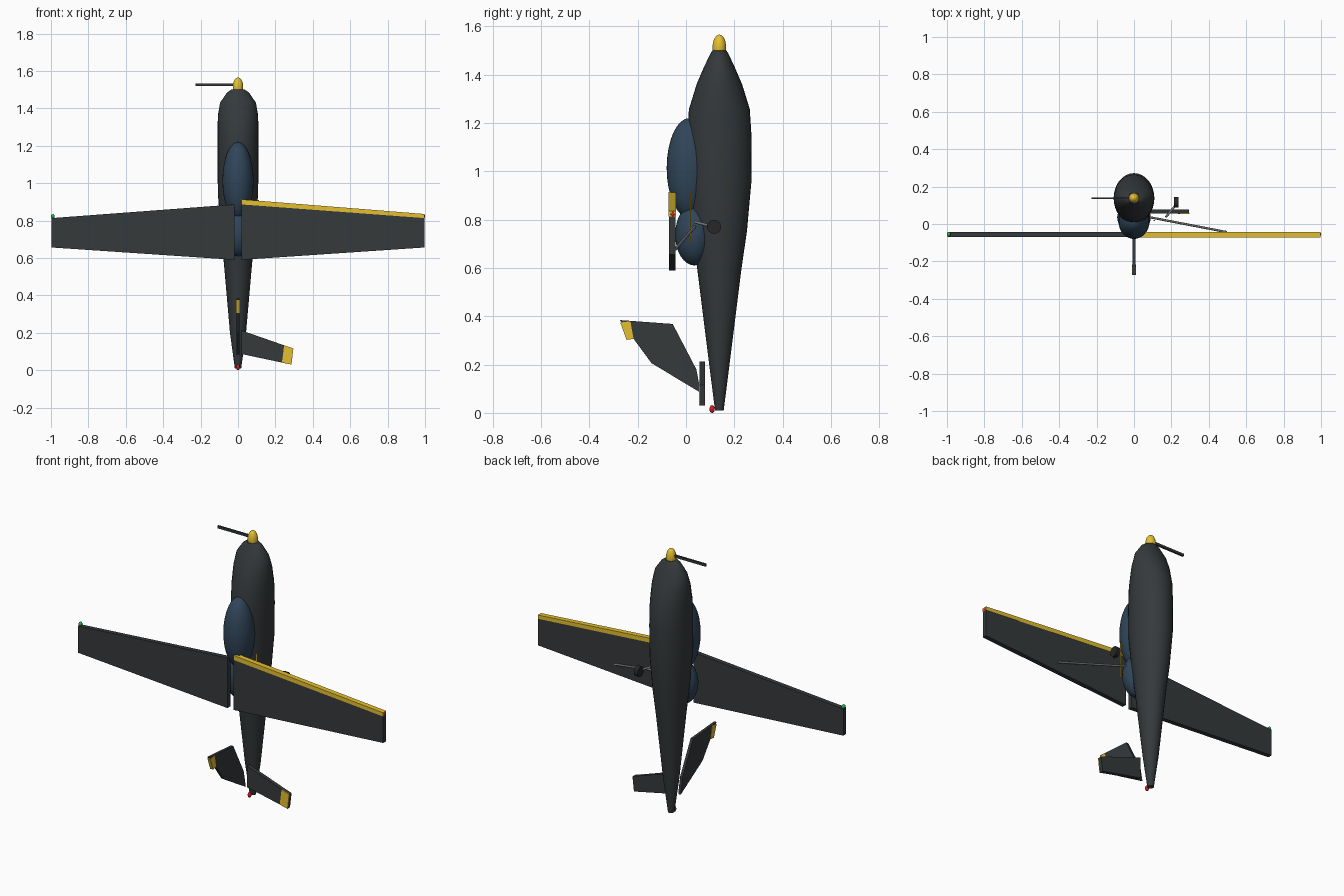
import bpy, bmesh, math
from mathutils import Vector, Matrix

if "Cube" in bpy.data.objects:
    bpy.data.objects.remove(bpy.data.objects["Cube"])


def material(name, rgb):
    m = bpy.data.materials.new(name)
    m.diffuse_color = (*rgb, 1)
    m.use_nodes = True
    m.node_tree.nodes["Principled BSDF"].inputs["Base Color"].default_value = m.diffuse_color
    return m


DARK = material("dark_paint", (0.035, 0.041, 0.044))
BLACK = material("black_rubber", (0.02, 0.02, 0.02))
BLUE = material("blue_glass", (0.03, 0.06, 0.10))
GOLD = material("yellow_paint", (0.78, 0.52, 0.03))
STEEL = material("steel", (0.18, 0.18, 0.19))
RED = material("red_light", (0.7, 0.01, 0.02))
GREEN = material("green_light", (0.01, 0.5, 0.08))


def finish(name, bm, mat, smooth=False):
    bmesh.ops.recalc_face_normals(bm, faces=bm.faces[:])
    me = bpy.data.meshes.new(name)
    bm.to_mesh(me)
    bm.free()
    me.materials.append(mat)
    ob = bpy.data.objects.new(name, me)
    bpy.context.collection.objects.link(ob)
    if smooth:
        bpy.ops.object.select_all(action='DESELECT')
        ob.select_set(True)
        bpy.context.view_layer.objects.active = ob
        bpy.ops.object.shade_smooth_by_angle(angle=math.radians(40))
    return ob


def loft(name, rings, cy, mat, n=32):
    """Elliptical rings (z, half x, half y) stacked along z."""
    bm = bmesh.new()
    loops = []
    for z, rx, ry in rings:
        loops.append([bm.verts.new((rx * math.cos(2 * math.pi * i / n),
                                    cy + ry * math.sin(2 * math.pi * i / n), z)) for i in range(n)])
    for a, b in zip(loops, loops[1:]):
        for i in range(n):
            j = (i + 1) % n
            bm.faces.new((a[i], a[j], b[j], b[i]))
    bm.faces.new(loops[0])
    bm.faces.new(loops[-1])
    return finish(name, bm, mat, True)


def ellipsoid(name, centre, radii, mat):
    bm = bmesh.new()
    bmesh.ops.create_uvsphere(bm, u_segments=32, v_segments=16, radius=1,
                              matrix=Matrix.Translation(centre) @ Matrix.Diagonal((*radii, 1)))
    return finish(name, bm, mat, True)


def plate(name, outline, axis, lo, hi, mat):
    """Outline extruded along y (points are x, z) or x (points are y, z)."""
    bm = bmesh.new()
    sides = []
    for d in (lo, hi):
        sides.append([bm.verts.new((a, d, z) if axis == 'y' else (d, a, z)) for a, z in outline])
    bm.faces.new(sides[0])
    bm.faces.new(sides[1])
    n = len(outline)
    for i in range(n):
        j = (i + 1) % n
        bm.faces.new((sides[0][i], sides[0][j], sides[1][j], sides[1][i]))
    return finish(name, bm, mat)


def rod(name, a, b, r, mat, n=16):
    a, b = Vector(a), Vector(b)
    d = b - a
    m = Matrix.Translation((a + b) / 2) @ d.to_track_quat('Z', 'Y').to_matrix().to_4x4()
    bm = bmesh.new()
    bmesh.ops.create_cone(bm, cap_ends=True, segments=n, radius1=r, radius2=r, depth=d.length, matrix=m)
    return finish(name, bm, mat, True)


# Body, standing on its tail
CY = 0.138
loft("fuselage", [(0.01, 0.017, 0.018), (0.2, 0.043, 0.042), (0.6, 0.078, 0.092),
                  (0.75, 0.093, 0.114), (0.95, 0.108, 0.132), (1.13, 0.109, 0.134),
                  (1.256, 0.109, 0.126), (1.36, 0.108, 0.094), (1.43, 0.096, 0.064),
                  (1.485, 0.058, 0.038), (1.5, 0.036, 0.029)], CY, DARK)
ellipsoid("canopy", (0, 0.014, 1.013), (0.083, 0.094, 0.207), BLUE)
ellipsoid("belly_fairing", (0, 0.035, 0.737), (0.09, 0.08, 0.127), BLUE)

# Nose
ellipsoid("spinner", (0, CY, 1.513), (0.028, 0.028, 0.052), GOLD)
plate("propeller_blade", [(-0.228, 1.518), (0, 1.518), (0, 1.533), (-0.228, 1.533)],
      'y', CY - 0.005, CY + 0.005, DARK)

# Wings with tip lights
for side, s, light in (("right", 1, RED), ("left", -1, GREEN)):
    plate(side + "_wing", [(s * 0.02, 0.59), (s * 0.997, 0.656), (s * 0.997, 0.813), (s * 0.02, 0.886)],
          'y', -0.07, -0.043, DARK)
    ellipsoid(side + "_tip_light", (s * 0.99, -0.055, 0.822), (0.01, 0.012, 0.012), light)
plate("wing_leading_strip", [(0.02, 0.886), (0.997, 0.813), (0.997, 0.835), (0.02, 0.913)],
      'y', -0.072, -0.042, GOLD)

# Tail
plate("tailplane", [(0.02, 0.212), (0.02, 0.086), (0.285, 0.03), (0.295, 0.116)],
      'y', 0.056, 0.078, DARK)
plate("tailplane_tip_panel", [(0.247, 0.133), (0.235, 0.042), (0.286, 0.03), (0.296, 0.116)],
      'y', 0.053, 0.058, GOLD)
plate("fin", [(-0.274, 0.384), (-0.055, 0.368), (0.043, 0.18), (0.061, 0.083), (-0.143, 0.206)],
      'x', -0.008, 0.008, DARK)
plate("fin_tip_panel", [(-0.272, 0.374), (-0.23, 0.379), (-0.217, 0.306), (-0.246, 0.302)],
      'x', -0.0095, 0.0095, GOLD)
ellipsoid("tail_light", (0, 0.108, 0.016), (0.01, 0.011, 0.016), RED)

# Landing gear, wing strut and side stripe
rod("wheel", (0.214, 0.116, 0.77), (0.239, 0.116, 0.77), 0.029, BLACK, 24)
rod("gear_strut", (0.17, 0.037, 0.79), (0.226, 0.105, 0.772), 0.006, STEEL)
rod("wing_strut", (0.085, 0.036, 0.77), (0.495, -0.043, 0.678), 0.006, STEEL)
plate("side_stripe", [(0.016, 0.702), (0.021, 0.702), (0.021, 0.91), (0.016, 0.91)],
      'x', 0.104, 0.112, GOLD)
